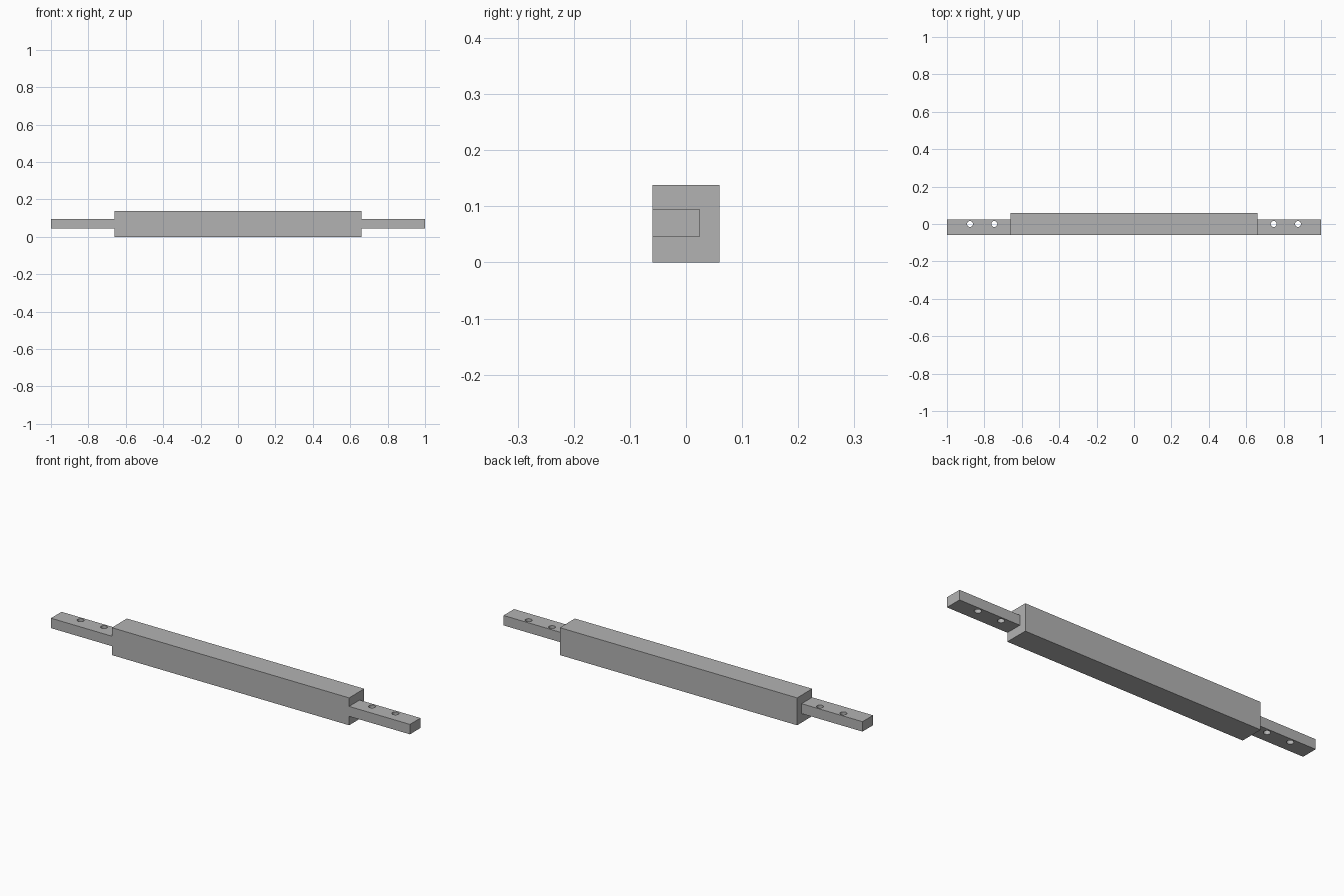
import bpy

cube = bpy.data.objects.get("Cube")
if cube:
    bpy.data.objects.remove(cube, do_unlink=True)

grey = bpy.data.materials.new("plain_grey")
grey.use_nodes = True
grey.diffuse_color = (0.45, 0.45, 0.45, 1)
grey.node_tree.nodes["Principled BSDF"].inputs["Base Color"].default_value = grey.diffuse_color

HALF_DEPTH = 0.06
BODY_END, BODY_TOP = 0.661, 0.138
TENON_BACK, TENON_LOW, TENON_HIGH = 0.024, 0.045, 0.095
HOLE_RADIUS = 0.016


def box(name, low, high):
    centre = [(a + b) / 2 for a, b in zip(low, high)]
    bpy.ops.mesh.primitive_cube_add(size=1, location=centre)
    ob = bpy.context.object
    ob.name = name
    ob.scale = [b - a for a, b in zip(low, high)]
    bpy.ops.object.transform_apply(location=True, rotation=False, scale=True)
    ob.data.materials.append(grey)
    return ob


def combine(target, tool, operation):
    """Apply a boolean to the target and remove the tool."""
    tool.hide_render = True
    mod = target.modifiers.new(operation.lower(), "BOOLEAN")
    mod.operation = operation
    mod.solver = "EXACT"
    mod.object = tool
    bpy.context.view_layer.objects.active = target
    bpy.ops.object.modifier_apply(modifier=mod.name)
    bpy.data.objects.remove(tool, do_unlink=True)


# Square bar
rail = box("tenoned_rail", (-BODY_END, -HALF_DEPTH, 0), (BODY_END, HALF_DEPTH, BODY_TOP))

for side in (-1, 1):
    # Tenon flush with the front of the bar
    x0, x1 = sorted((side * (BODY_END - 0.05), side))
    tenon = box("tenon", (x0, -HALF_DEPTH, TENON_LOW), (x1, TENON_BACK, TENON_HIGH))
    combine(rail, tenon, "UNION")
    # Two peg holes through each tenon
    for x in (0.747, 0.877):
        bpy.ops.mesh.primitive_cylinder_add(
            vertices=32, radius=HOLE_RADIUS, depth=0.2,
            location=(side * x, 0, (TENON_LOW + TENON_HIGH) / 2))
        peg = bpy.context.object
        peg.data.materials.append(grey)
        combine(rail, peg, "DIFFERENCE")

# Smooth hole walls, crisp edges elsewhere
bpy.ops.object.select_all(action="DESELECT")
rail.select_set(True)
bpy.context.view_layer.objects.active = rail
bpy.ops.object.shade_smooth_by_angle(angle=0.5)
